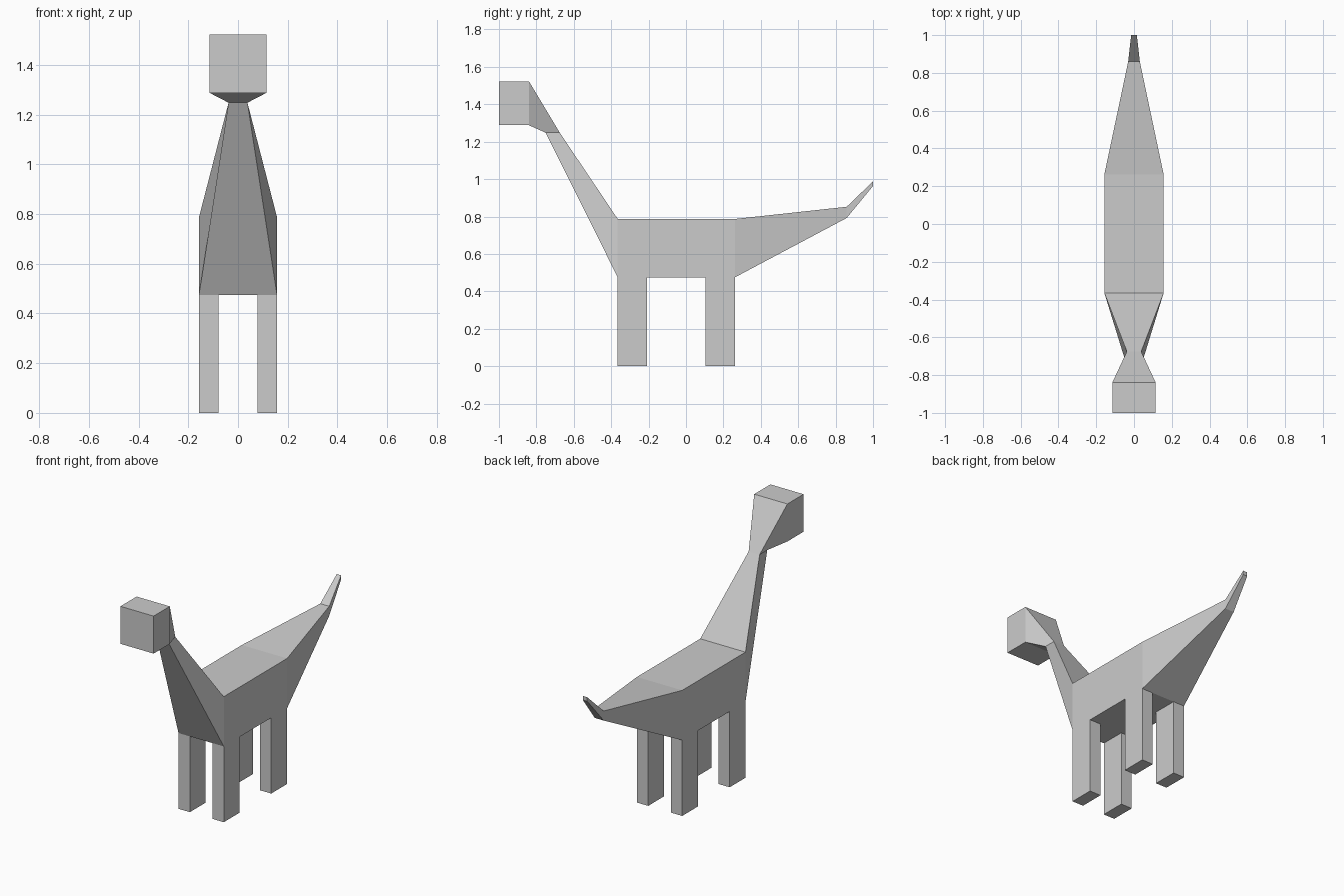
import bpy
import bmesh

if "Cube" in bpy.data.objects:
    bpy.data.objects.remove(bpy.data.objects["Cube"])

# Cross-sections from snout to tail tip:
# half width, (y, z) of the underside edge, (y, z) of the upper edge
SECTIONS = [
    (0.115, (-1.0, 1.288), (-1.0, 1.523)),      # face
    (0.115, (-0.84, 1.288), (-0.84, 1.523)),    # back of head
    (0.038, (-0.75, 1.248), (-0.675, 1.248)),   # top of neck
    (0.157, (-0.365, 0.475), (-0.365, 0.787)),  # chest
    (0.157, (-0.208, 0.475), (-0.208, 0.787)),  # behind front legs
    (0.157, (0.105, 0.475), (0.105, 0.787)),    # before back legs
    (0.157, (0.262, 0.475), (0.262, 0.787)),    # rump
    (0.031, (0.859, 0.792), (0.859, 0.852)),    # tail bend
    (0.015, (1.0, 0.963), (1.0, 0.988)),        # tail tip
]
LEG_SPANS = (3, 5)     # spans whose outer underside faces grow legs
LEG_LENGTH = 0.475

bm = bmesh.new()


def ring(half, low, high):
    """Four points along the underside, two along the back."""
    under = [bm.verts.new((f * half, *low)) for f in (-1, -0.5, 0.5, 1)]
    over = [bm.verts.new((f * half, *high)) for f in (1, -1)]
    return under + over


# Skin from head to tail
rings = [ring(*s) for s in SECTIONS]
leg_faces = []
for i, (a, b) in enumerate(zip(rings, rings[1:])):
    for j in range(6):
        k = (j + 1) % 6
        face = bm.faces.new((a[j], a[k], b[k], b[j]))
        if i in LEG_SPANS and j in (0, 2):
            leg_faces.append(face)
bm.faces.new(rings[0])
bm.faces.new(rings[-1])
bmesh.ops.recalc_face_normals(bm, faces=bm.faces[:])

# Legs pulled down from the belly
out = bmesh.ops.extrude_face_region(bm, geom=leg_faces)
feet = [v for v in out["geom"] if isinstance(v, bmesh.types.BMVert)]
bmesh.ops.translate(bm, verts=feet, vec=(0, 0, -LEG_LENGTH))
old = [f for f in leg_faces if f.is_valid]
if old:
    bmesh.ops.delete(bm, geom=old, context="FACES_ONLY")
bmesh.ops.recalc_face_normals(bm, faces=bm.faces[:])

mesh = bpy.data.meshes.new("long_necked_dinosaur")
bm.to_mesh(mesh)
bm.free()
bpy.context.collection.objects.link(
    bpy.data.objects.new("long_necked_dinosaur", mesh))
